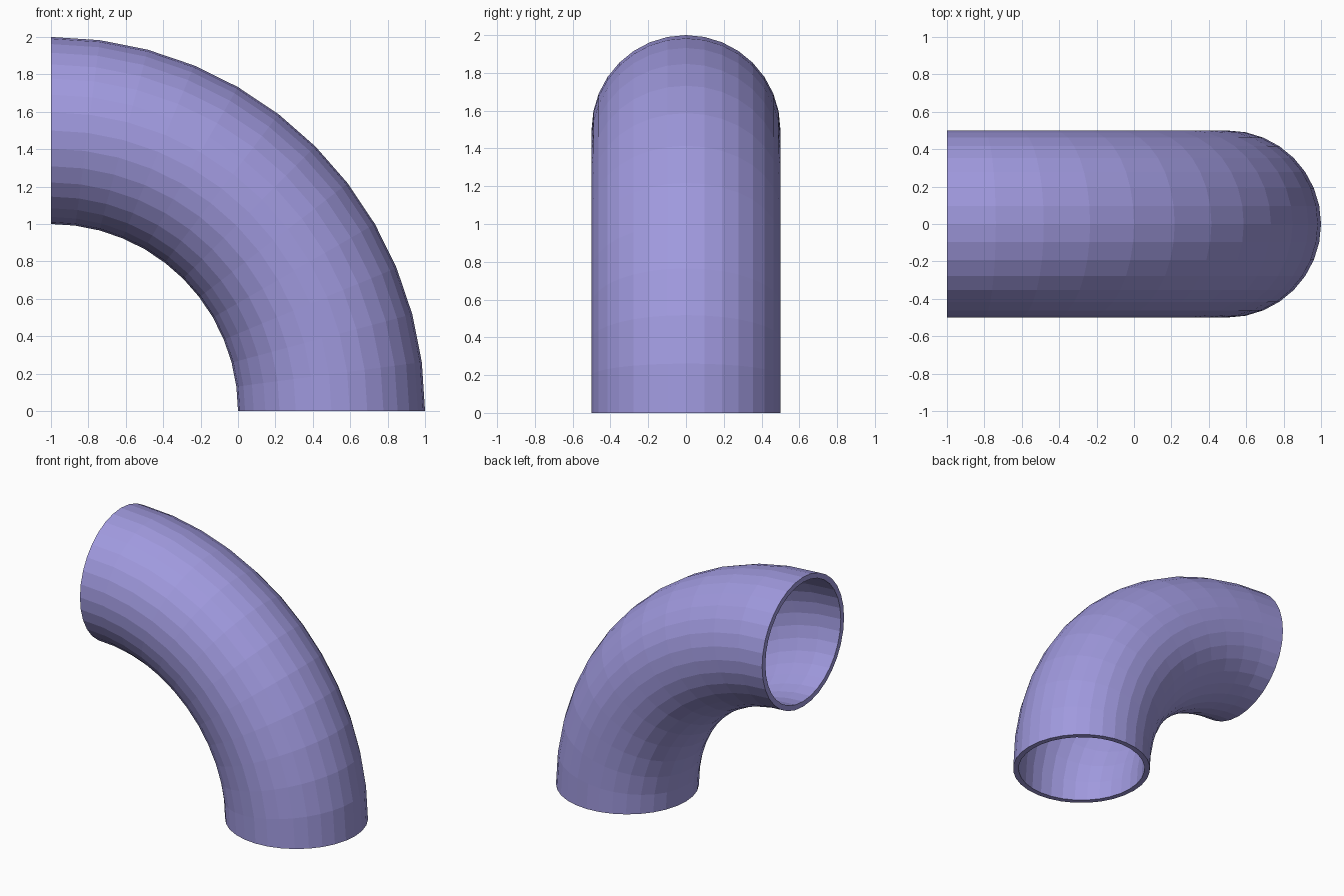
import bpy
import bmesh
import math
from mathutils import Matrix, Vector

cube = bpy.data.objects.get("Cube")
if cube:
    bpy.data.objects.remove(cube, do_unlink=True)

OUTER, INNER = 0.5, 0.46          # pipe radii
SIDES, STEPS = 32, 12             # sides around the pipe, segments along the bend
BEND_CENTRE = Vector((-1, 0, 0))
BEND_RADIUS = 1.5

bm = bmesh.new()


def make_ring(radius, step):
    """Circle of vertices across the pipe at one step of the quarter turn."""
    turn = Matrix.Rotation(-math.pi / 2 * step / STEPS, 3, 'Y')
    ring = []
    for i in range(SIDES):
        a = math.tau * i / SIDES
        point = Vector((BEND_RADIUS + radius * math.cos(a), radius * math.sin(a), 0))
        ring.append(bm.verts.new(BEND_CENTRE + turn @ point))
    return ring


def join_rings(a, b):
    """Band of quads between two matching rings."""
    for i in range(SIDES):
        j = (i + 1) % SIDES
        bm.faces.new((a[i], a[j], b[j], b[i]))


def make_material(name, colour):
    mat = bpy.data.materials.new(name)
    mat.use_nodes = True
    mat.diffuse_color = colour
    mat.node_tree.nodes["Principled BSDF"].inputs["Base Color"].default_value = colour
    return mat


# Outer and inner walls, swept round the bend
outer = [make_ring(OUTER, s) for s in range(STEPS + 1)]
inner = [make_ring(INNER, s) for s in range(STEPS + 1)]
for wall in (outer, inner):
    for a, b in zip(wall, wall[1:]):
        join_rings(a, b)

# Flat rims at the two open ends
for end in (0, -1):
    join_rings(outer[end], inner[end])

bmesh.ops.recalc_face_normals(bm, faces=bm.faces)
mesh = bpy.data.meshes.new("pipe_elbow")
bm.to_mesh(mesh)
bm.free()

elbow = bpy.data.objects.new("pipe_elbow", mesh)
bpy.context.collection.objects.link(elbow)
mesh.materials.append(make_material("lavender", (0.35, 0.32, 0.73, 1)))
